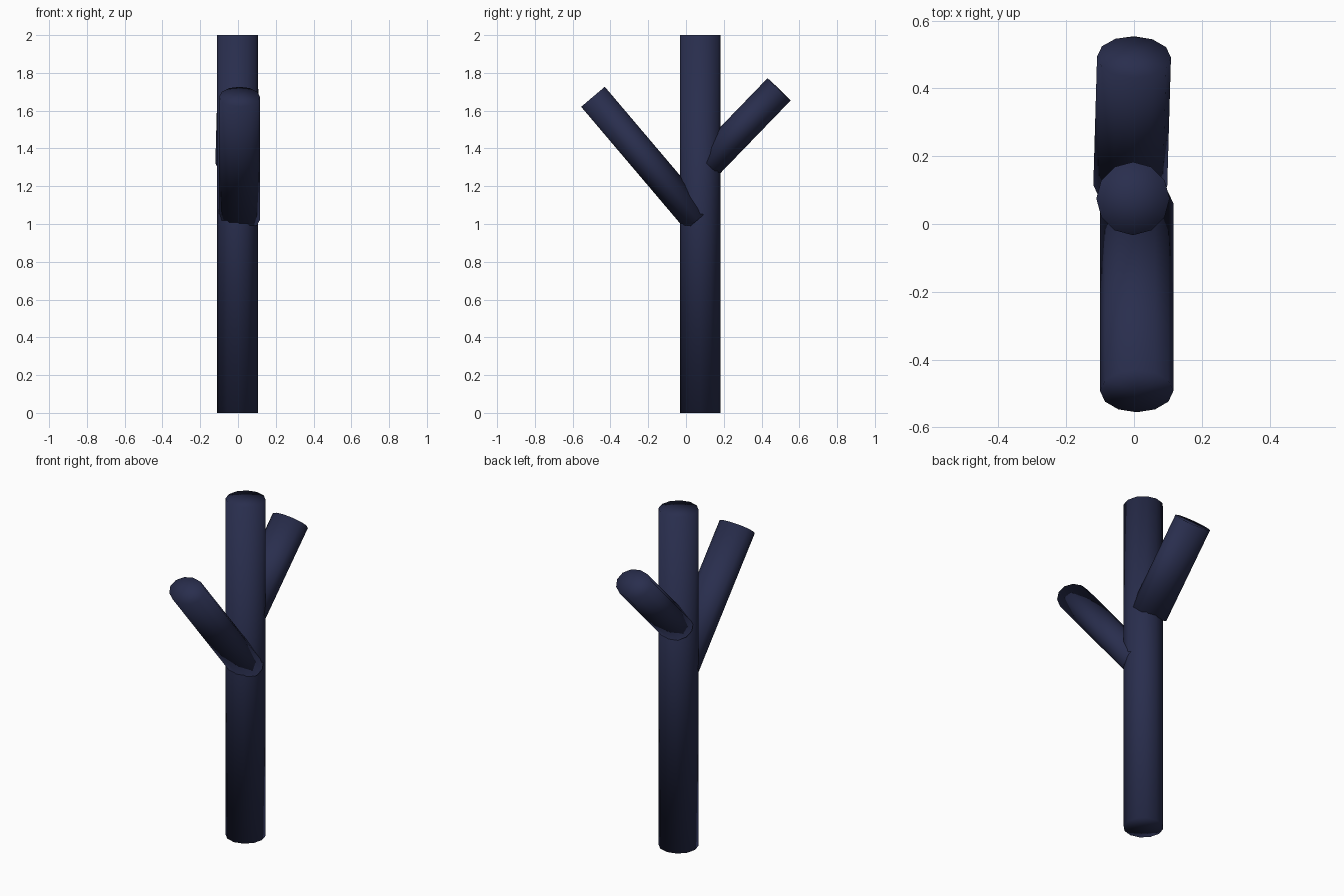
import bpy
from mathutils import Vector, Matrix

if "Cube" in bpy.data.objects:
    bpy.data.objects.remove(bpy.data.objects["Cube"])

navy = bpy.data.materials.new("navy")
navy.diffuse_color = (0.022, 0.027, 0.075, 1)
navy.use_nodes = True
navy.node_tree.nodes["Principled BSDF"].inputs["Base Color"].default_value = navy.diffuse_color


def limb(name, base, tip, half_width, half_depth):
    """Twelve-sided capped limb from base to tip, wide along x."""
    base, tip = Vector(base), Vector(tip)
    axis = tip - base
    z = axis.normalized()
    x = (Vector((1, 0, 0)) - z * z.x).normalized()
    y = z.cross(x)
    bpy.ops.mesh.primitive_cylinder_add(vertices=12, radius=1, depth=1,
                                        end_fill_type='TRIFAN')
    ob = bpy.context.object
    ob.name = name
    turn = Matrix((x, y, z)).transposed().to_4x4()
    size = Matrix.Diagonal((half_width, half_depth, axis.length, 1))
    ob.data.transform(Matrix.Translation((base + tip) / 2) @ turn @ size)
    ob.data.materials.append(navy)
    # rounded shading runs over the rims as well
    bpy.ops.object.shade_smooth()
    return ob


# upright trunk
limb("trunk", (-0.003, 0.075, 0), (-0.003, 0.075, 2), 0.108, 0.108)
# long branch leaning forward
limb("front_branch", (0.008, 0.061, 1.021), (0.008, -0.4925, 1.6735), 0.108, 0.082)
# short branch leaning back
limb("back_branch", (-0.011, 0.113, 1.32), (0.0, 0.4925, 1.7125), 0.109, 0.085)
